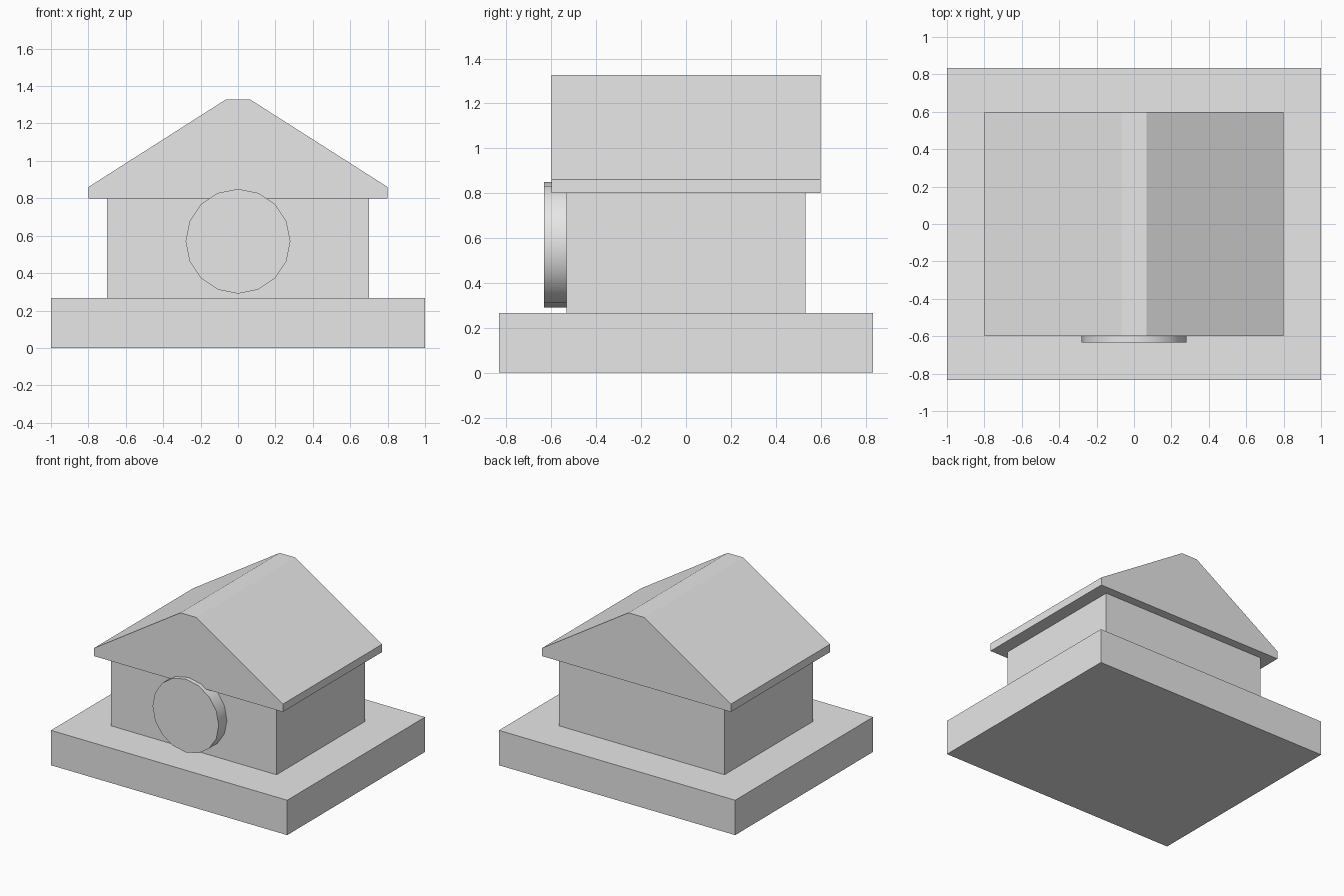
import bpy, math

if "Cube" in bpy.data.objects:
    bpy.data.objects.remove(bpy.data.objects["Cube"])

stone = bpy.data.materials.new("light_grey")
stone.diffuse_color = (0.8, 0.8, 0.8, 1)
stone.use_nodes = True
stone.node_tree.nodes["Principled BSDF"].inputs["Base Color"].default_value = stone.diffuse_color


def finish(obj, name):
    obj.name = name
    obj.data.materials.append(stone)
    return obj


def box(name, sx, sy, z0, z1):
    bpy.ops.mesh.primitive_cube_add(size=1, location=(0, 0, (z0 + z1) / 2))
    obj = bpy.context.object
    obj.scale = (sx, sy, z1 - z0)
    bpy.ops.object.transform_apply(location=False, rotation=False, scale=True)
    return finish(obj, name)


def prism(name, profile, half_depth):
    # extrude an x-z profile along y
    n = len(profile)
    verts = [(x, y, z) for y in (-half_depth, half_depth) for x, z in profile]
    faces = [tuple(range(n)), tuple(reversed(range(n, 2 * n)))]
    faces += [(i, i + n, (i + 1) % n + n, (i + 1) % n) for i in range(n)]
    mesh = bpy.data.meshes.new(name)
    mesh.from_pydata(verts, [], faces)
    obj = bpy.data.objects.new(name, mesh)
    bpy.context.collection.objects.link(obj)
    return finish(obj, name)


# Base slab and walls
box("base_slab", 2.0, 1.667, 0, 0.267)
box("walls", 1.4, 1.067, 0.267, 0.8)

# Gabled roof with thin eaves and a flat ridge
half = [(0.8, 0.8), (0.8, 0.86), (0.067, 1.327)]
prism("roof", half + [(-x, z) for x, z in reversed(half)], 0.6)

# Round door plate on the front
bpy.ops.mesh.primitive_cylinder_add(vertices=16, radius=0.28, depth=0.1,
                                    location=(0, -0.583, 0.57),
                                    rotation=(math.pi / 2, 0, 0))
finish(bpy.context.object, "round_door")
bpy.ops.object.shade_smooth_by_angle(angle=math.radians(30))
